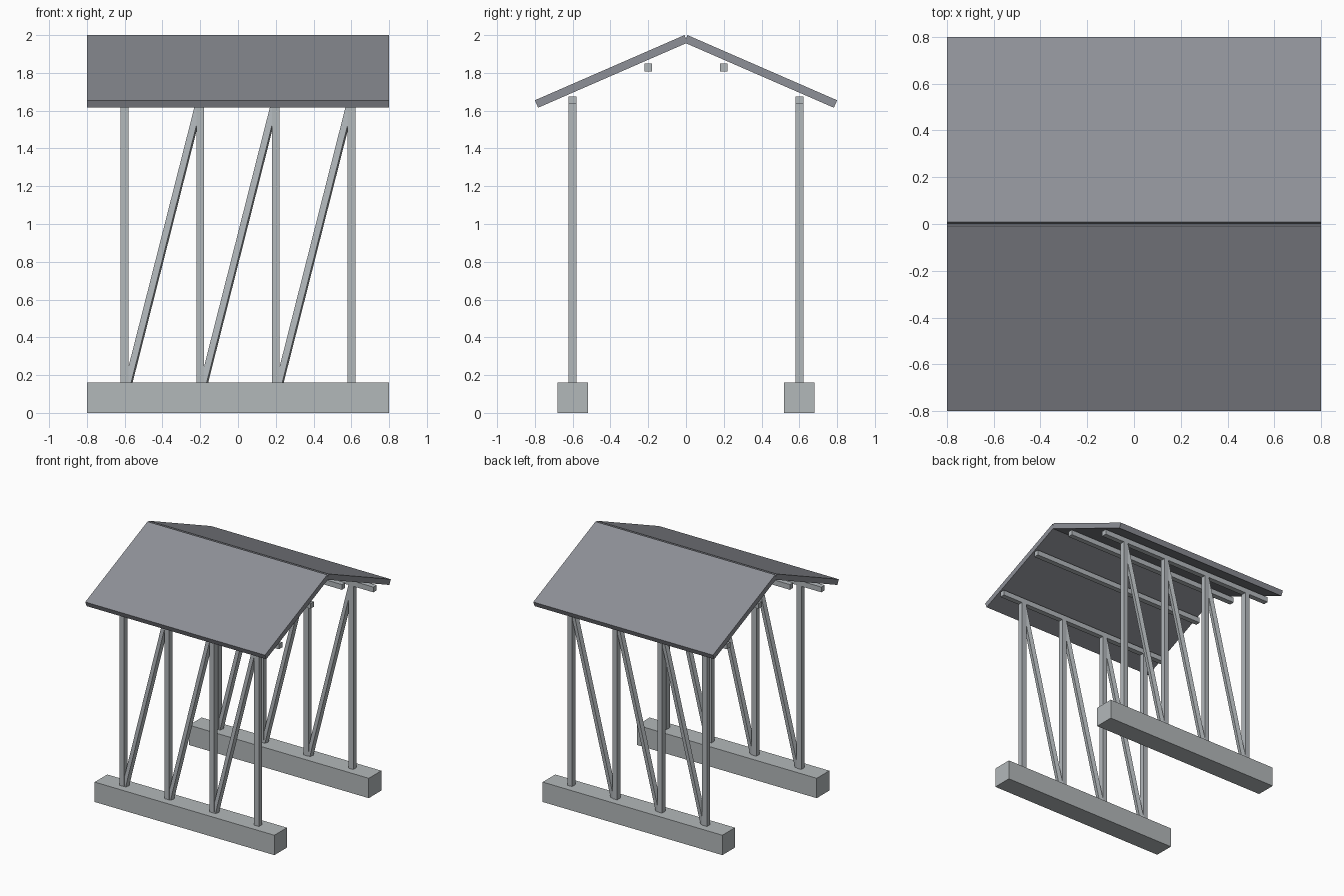
import bpy
from math import atan2, hypot, radians
from mathutils import Matrix, Vector

default = bpy.data.objects.get("Cube")
if default:
    bpy.data.objects.remove(default, do_unlink=True)


def material(name, rgb):
    mat = bpy.data.materials.new(name)
    mat.use_nodes = True
    mat.diffuse_color = (*rgb, 1)
    mat.node_tree.nodes["Principled BSDF"].inputs["Base Color"].default_value = (*rgb, 1)
    return mat


STEEL = material("pale steel", (0.45, 0.48, 0.50))
CONCRETE = material("pale concrete", (0.45, 0.48, 0.49))
ROOF = material("grey roofing", (0.27, 0.28, 0.31))


def box(name, centre, size, mat, turn=Matrix()):
    """Add a flat-shaded box, turned about its own centre."""
    bpy.ops.mesh.primitive_cube_add(size=1)
    obj = bpy.context.object
    obj.name = obj.data.name = name
    obj.data.transform(Matrix.Translation(centre) @ turn @ Matrix.Diagonal((*size, 1)))
    obj.data.materials.append(mat)
    return obj


LENGTH = 1.6
BEAM = 0.042
WALL_Y = 0.6
BASE_H = 0.16
PLATE_Z = 1.655
POST_X = [-0.6, -0.2, 0.2, 0.6]
POST_TOP = PLATE_Z - BEAM / 2

for side, label in ((-1, "front"), (1, "back")):
    y = side * WALL_Y

    # Footing and posts
    box(f"{label}_footing", (0, y, BASE_H / 2), (LENGTH, 0.16, BASE_H), CONCRETE)
    for x in POST_X:
        box(f"{label}_post", (x, y, (BASE_H + POST_TOP) / 2),
            (BEAM, BEAM, POST_TOP - BASE_H), STEEL)

    # Diagonal braces, slightly twisted about their own length
    for x0, x1 in zip(POST_X, POST_X[1:]):
        low, high = Vector((x0, y, BASE_H / 2)), Vector((x1, y, PLATE_Z))
        run = high - low
        turn = (Matrix.Rotation(atan2(run.x, run.z), 4, "Y")
                @ Matrix.Rotation(radians(-13), 4, "Z"))
        box(f"{label}_brace", (low + high) / 2, (0.035, 0.035, run.length), STEEL, turn)

    # Wall plate and purlin under the roof
    box(f"{label}_wall_plate", (0, y, PLATE_Z), (LENGTH, BEAM, BEAM), STEEL)
    box(f"{label}_purlin", (0, side * 0.2, 1.828), (LENGTH, BEAM, BEAM), STEEL)

    # Sloping roof panel, square-cut at ridge and eave
    ridge, eave = Vector((0, side * 0.008, 2.0)), Vector((0, side * 0.8, 1.655))
    slope = eave - ridge
    thick = 0.043
    normal = Vector((0, -side * slope.z, abs(slope.y))).normalized()
    pitch = atan2(slope.z, abs(slope.y)) * side
    box(f"{label}_roof_panel", (ridge + eave) / 2 - normal * thick / 2,
        (LENGTH, hypot(slope.y, slope.z), thick), ROOF, Matrix.Rotation(pitch, 4, "X"))
